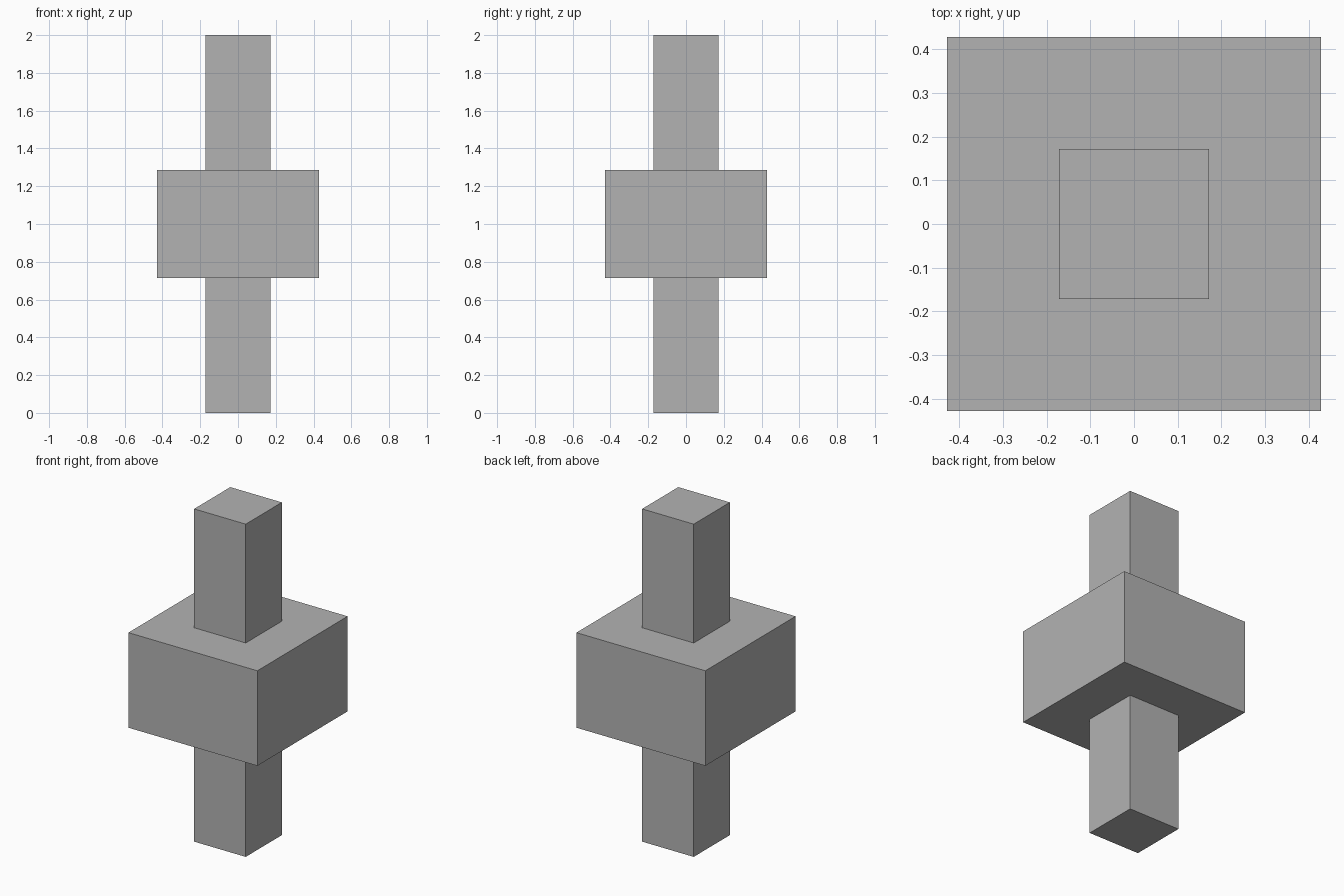
import bpy

cube = bpy.data.objects.get("Cube")
if cube:
    bpy.data.objects.remove(cube, do_unlink=True)

UNIT = 2 / 7  # the model is seven units tall

grey = bpy.data.materials.new("plain_grey")
grey.use_nodes = True
colour = (0.45, 0.45, 0.45, 1)
grey.diffuse_color = colour
grey.node_tree.nodes["Principled BSDF"].inputs["Base Color"].default_value = colour


def box(name, width, height):
    """Square box centred on the model's mid height."""
    bpy.ops.mesh.primitive_cube_add(size=1, location=(0, 0, 1))
    part = bpy.context.object
    part.name = name
    part.scale = (width * UNIT, width * UNIT, height * UNIT)
    bpy.ops.object.transform_apply(location=False, rotation=False, scale=True)
    part.data.materials.append(grey)
    return part


# Tall square post running through the wide middle block
box("post", 1.2, 7)
box("middle_block", 3, 2)
